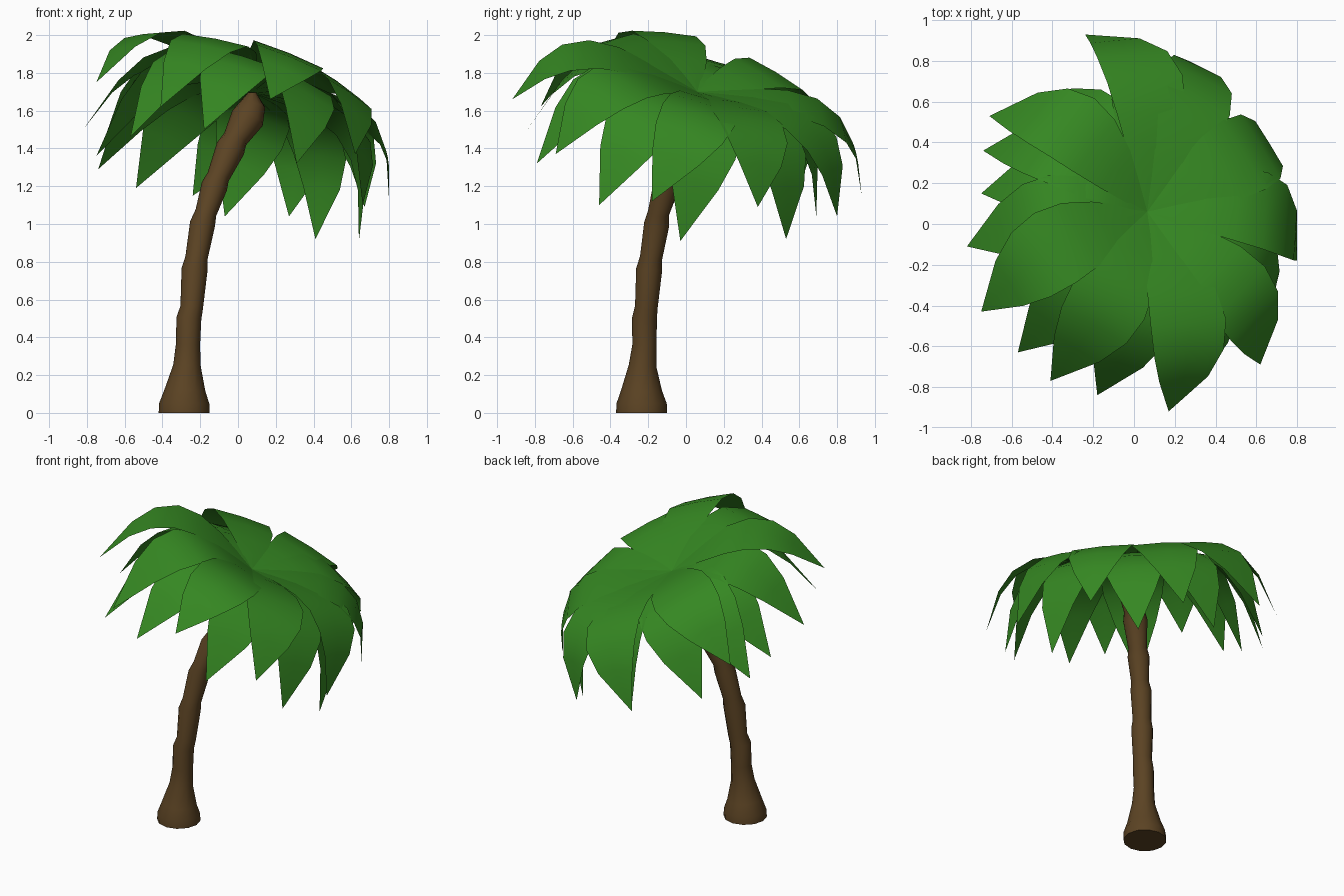
import bpy, bmesh, math
from mathutils import Vector

if "Cube" in bpy.data.objects:
    bpy.data.objects.remove(bpy.data.objects["Cube"])


def material(name, rgb):
    m = bpy.data.materials.new(name)
    m.diffuse_color = (*rgb, 1)
    m.use_nodes = True
    m.node_tree.nodes["Principled BSDF"].inputs["Base Color"].default_value = m.diffuse_color
    return m


def make_object(name, bm, mat):
    me = bpy.data.meshes.new(name)
    bm.to_mesh(me)
    bm.free()
    for p in me.polygons:
        p.use_smooth = True
    me.materials.append(mat)
    ob = bpy.data.objects.new(name, me)
    bpy.context.collection.objects.link(ob)
    return ob


bark = material("bark brown", (0.105, 0.056, 0.017))
leaf = material("leaf green", (0.036, 0.245, 0.016))

# Trunk: leaning tube with a flared foot and ringed bulges (x, y, z, radius)
rings = [(-.285, -.235, 0, .135), (-.285, -.235, .05, .133), (-.28, -.235, .12, .108),
         (-.27, -.23, .25, .073), (-.265, -.22, .36, .064), (-.26, -.22, .50, .066),
         (-.245, -.21, .56, .060), (-.23, -.195, .76, .069), (-.22, -.185, .82, .059),
         (-.188, -.155, 1.0, .067), (-.17, -.145, 1.06, .057), (-.125, -.105, 1.2, .070),
         (-.105, -.09, 1.25, .060), (-.04, -.035, 1.4, .078), (-.015, -.015, 1.45, .066),
         (.05, .035, 1.56, .090), (.075, .055, 1.63, .070), (.075, .06, 1.695, .022)]
bm = bmesh.new()
SIDES = 12
loops = []
for i, (x, y, z, r) in enumerate(rings):
    a = Vector(rings[max(i - 1, 0)][:3])
    b = Vector(rings[min(i + 1, len(rings) - 1)][:3])
    axis = Vector((0, 0, 1)) if i < 2 else (b - a).normalized()
    u = Vector((0, 1, 0)).cross(axis).normalized()
    v = axis.cross(u)
    c = Vector((x, y, z))
    loops.append([bm.verts.new(c + r * (u * math.cos(t) + v * math.sin(t)))
                  for t in (k * math.tau / SIDES for k in range(SIDES))])
for lo, hi in zip(loops, loops[1:]):
    for k in range(SIDES):
        n = (k + 1) % SIDES
        bm.faces.new((lo[k], lo[n], hi[n], hi[k]))
bm.faces.new(loops[0][::-1])
bm.faces.new(loops[-1])
trunk = make_object("trunk", bm, bark)
bpy.context.view_layer.objects.active = trunk
trunk.select_set(True)
bpy.ops.object.shade_smooth_by_angle(angle=math.radians(50))

# Fronds: arched blades springing from the tilted crown
CROWN = Vector((.065, .06, 1.70))
UP = Vector((.33, .28, .90)).normalized()
PROFILE = [(0, .012), (.1, .07), (.22, .13), (.37, .18), (.53, .20), (.69, .185), (.83, .13), (1, 0)]


def frond(name, tip, rise, bow=0):
    d = Vector(tip) - CROWN
    h = d.dot(UP)
    out = d - UP * h
    side = UP.cross(out).normalized()
    bm = bmesh.new()
    rows = []
    for s, w in PROFILE:
        reach = 1.45 * s - .45 * s * s
        c = CROWN + out * reach + UP * (rise * s - (rise - h) * s ** 3) + side * bow * 4 * s * (1 - s)
        if w == 0:
            rows.append([bm.verts.new(c)] * 3)
        else:
            rows.append([bm.verts.new(c + side * w * k - UP * .04 * w * abs(k)) for k in (-1, 0, 1)])
    for a, b in zip(rows, rows[1:]):
        for k in (0, 1):
            f = [a[k], b[k], b[k + 1], a[k + 1]]
            bm.faces.new(list(dict.fromkeys(f)))
    make_object(name, bm, leaf)


# Tip positions of both layers, with sideways bow
upper = [(.17, -.92, 1.66, .05), (.62, -.69, 1.37, 0), (.80, -.18, 1.12, .08),
         (.67, .38, 1.09, 0), (.27, .80, 1.04, 0), (-.24, .93, 1.15, -.09),
         (-.71, .53, 1.44, -.04), (-.75, -.43, 1.75, -.06), (-.41, -.77, 1.62, 0)]
lower = [(-.18, -.84, 1.50, 0), (.31, -.79, 1.32, 0), (.66, -.46, 1.10, 0),
         (.64, -.03, .91, 0), (.41, .53, .92, 0), (-.07, .69, 1.04, 0), (-.54, .60, 1.19, 0),
         (-.74, .36, 1.29, 0), (-.75, .15, 1.36, 0), (-.82, -.11, 1.50, 0), (-.57, -.63, 1.46, 0)]
for layer, tips, rise in (("upper", upper, .37), ("lower", lower, .26)):
    for i, (x, y, z, bow) in enumerate(tips):
        frond(f"{layer}_frond_{i + 1}", (x, y, z), rise, bow)
